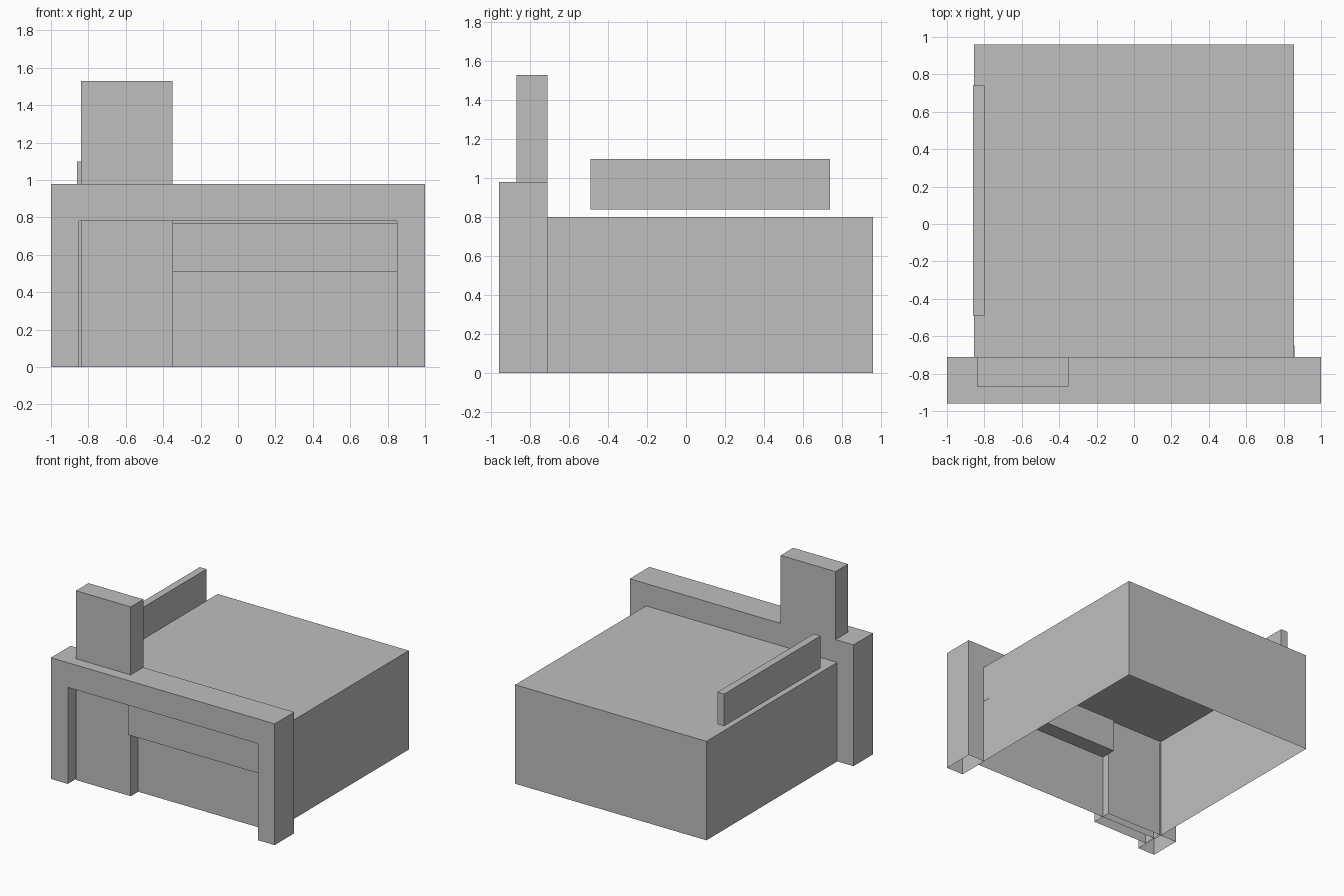
import bpy
import bmesh

cube = bpy.data.objects.get("Cube")
if cube:
    bpy.data.objects.remove(cube, do_unlink=True)

grey = bpy.data.materials.new("plain grey")
grey.use_nodes = True
colour = (0.52, 0.52, 0.52, 1)
grey.diffuse_color = colour
grey.node_tree.nodes["Principled BSDF"].inputs["Base Color"].default_value = colour


def extrude_outline(name, outline, y0, y1, open_base=True):
    """Extrude an x-z outline along y; edges on the ground stay open."""
    bm = bmesh.new()
    front = [bm.verts.new((x, y0, z)) for x, z in outline]
    back = [bm.verts.new((x, y1, z)) for x, z in outline]
    bm.faces.new(front)
    bm.faces.new(back[::-1])
    for i in range(len(outline)):
        j = (i + 1) % len(outline)
        if open_base and outline[i][1] == 0 and outline[j][1] == 0:
            continue
        bm.faces.new((front[j], front[i], back[i], back[j]))
    bmesh.ops.recalc_face_normals(bm, faces=bm.faces[:])
    mesh = bpy.data.meshes.new(name)
    bm.to_mesh(mesh)
    bm.free()
    mesh.materials.append(grey)
    obj = bpy.data.objects.new(name, mesh)
    bpy.context.collection.objects.link(obj)
    return obj


def block(name, x, y, z):
    corners = [(x[0], z[0]), (x[1], z[0]), (x[1], z[1]), (x[0], z[1])]
    return extrude_outline(name, corners, *y)


# Main hall, hollow and open underneath
block("main_hall", (-0.855, 0.855), (-0.775, 0.96), (0, 0.8))

# Front frame: two piers joined by a lintel
half = [(1, 0), (1, 0.98), (0.85, 0.78), (0.85, 0)]
outer, inner = half[:2], half[2:]
frame = outer + [(-x, z) for x, z in outer[::-1]]
frame += [(-x, z) for x, z in inner[::-1]] + inner
extrude_outline("front_frame", frame, -0.96, -0.71)

# Tower rising through the frame
block("front_tower", (-0.84, -0.35), (-0.87, -0.71), (0, 1.53))

# Canopy over the entrance
block("entrance_canopy", (-0.35, 0.857), (-0.905, -0.65), (0.51, 0.77))

# Long side sign held above the roof
block("roof_side_board", (-0.86, -0.80), (-0.49, 0.74), (0.84, 1.10))
